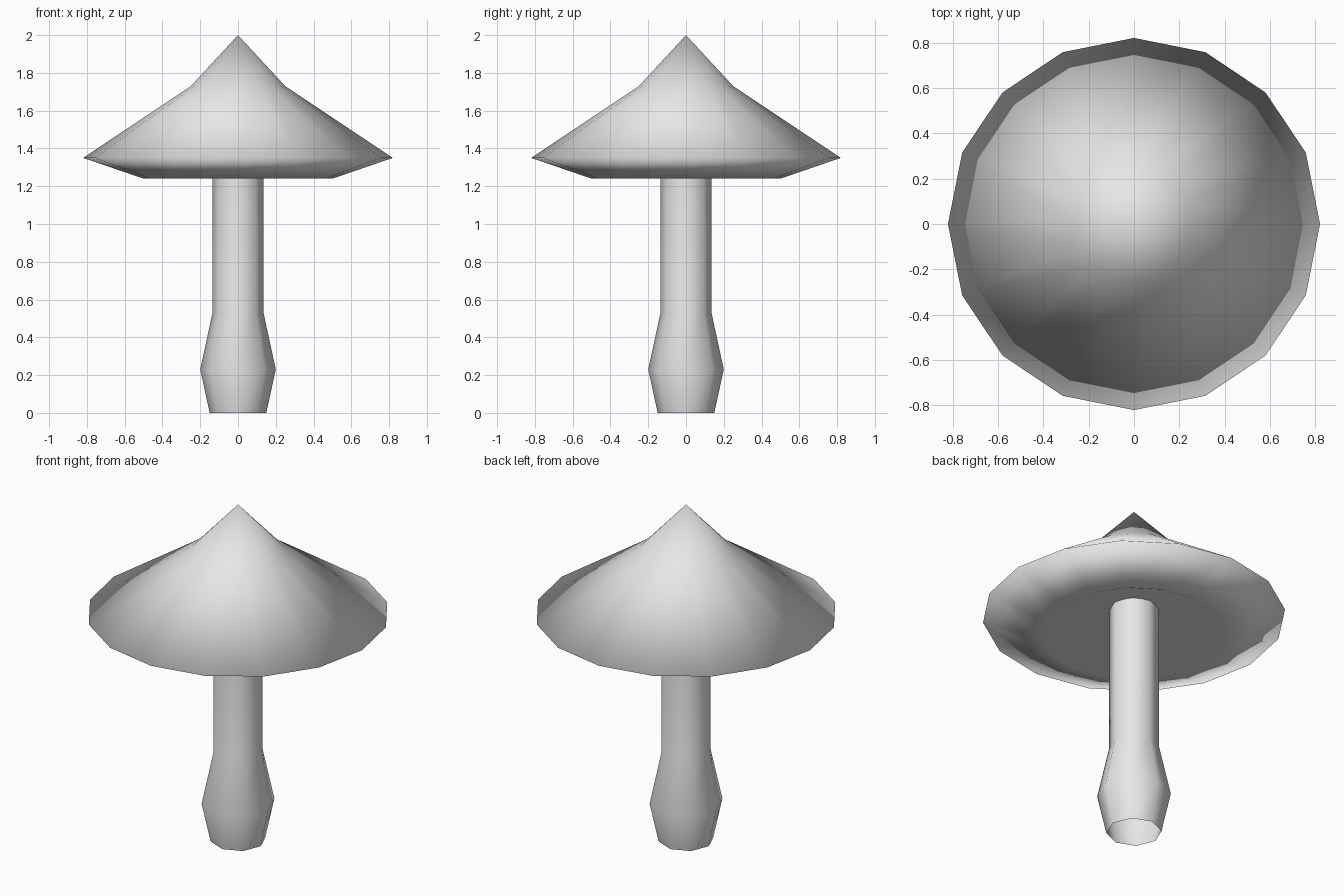
import bpy
import bmesh
from math import cos, sin, pi

cube = bpy.data.objects.get("Cube")
if cube:
    bpy.data.objects.remove(cube, do_unlink=True)

# Single plain grey
grey = bpy.data.materials.new("plain_grey")
grey.use_nodes = True
colour = (0.8, 0.8, 0.8, 1)
grey.diffuse_color = colour
for node in grey.node_tree.nodes:
    if node.type == 'BSDF_PRINCIPLED':
        node.inputs["Base Color"].default_value = colour


def lathe(name, profile, sides):
    """Spin (radius, height) points round z; a zero radius makes a pole."""
    bm = bmesh.new()
    rings = []
    for r, z in profile:
        if r == 0:
            rings.append([bm.verts.new((0, 0, z))] * sides)
        else:
            angles = [2 * pi * i / sides for i in range(sides)]
            rings.append([bm.verts.new((r * cos(a), r * sin(a), z)) for a in angles])
    for low, high in zip(rings, rings[1:]):
        for i in range(sides):
            j = (i + 1) % sides
            corners = [low[i], low[j], high[j], high[i]]
            bm.faces.new(list(dict.fromkeys(corners)))
    for face in bm.faces:
        face.smooth = True
    mesh = bpy.data.meshes.new(name)
    bm.to_mesh(mesh)
    bm.free()
    mesh.materials.append(grey)
    obj = bpy.data.objects.new(name, mesh)
    bpy.context.collection.objects.link(obj)
    return obj


# Bulbous hollow stem, open at the foot, running up into the cap
lathe("stem", [(0.15, 0), (0.2, 0.23), (0.135, 0.53), (0.135, 1.42)], 8)

# Pointed cap with a hollowed underside
lathe("cap", [(0, 1.44), (0.5, 1.24), (0.82, 1.35), (0.25, 1.73), (0, 2)], 16)
